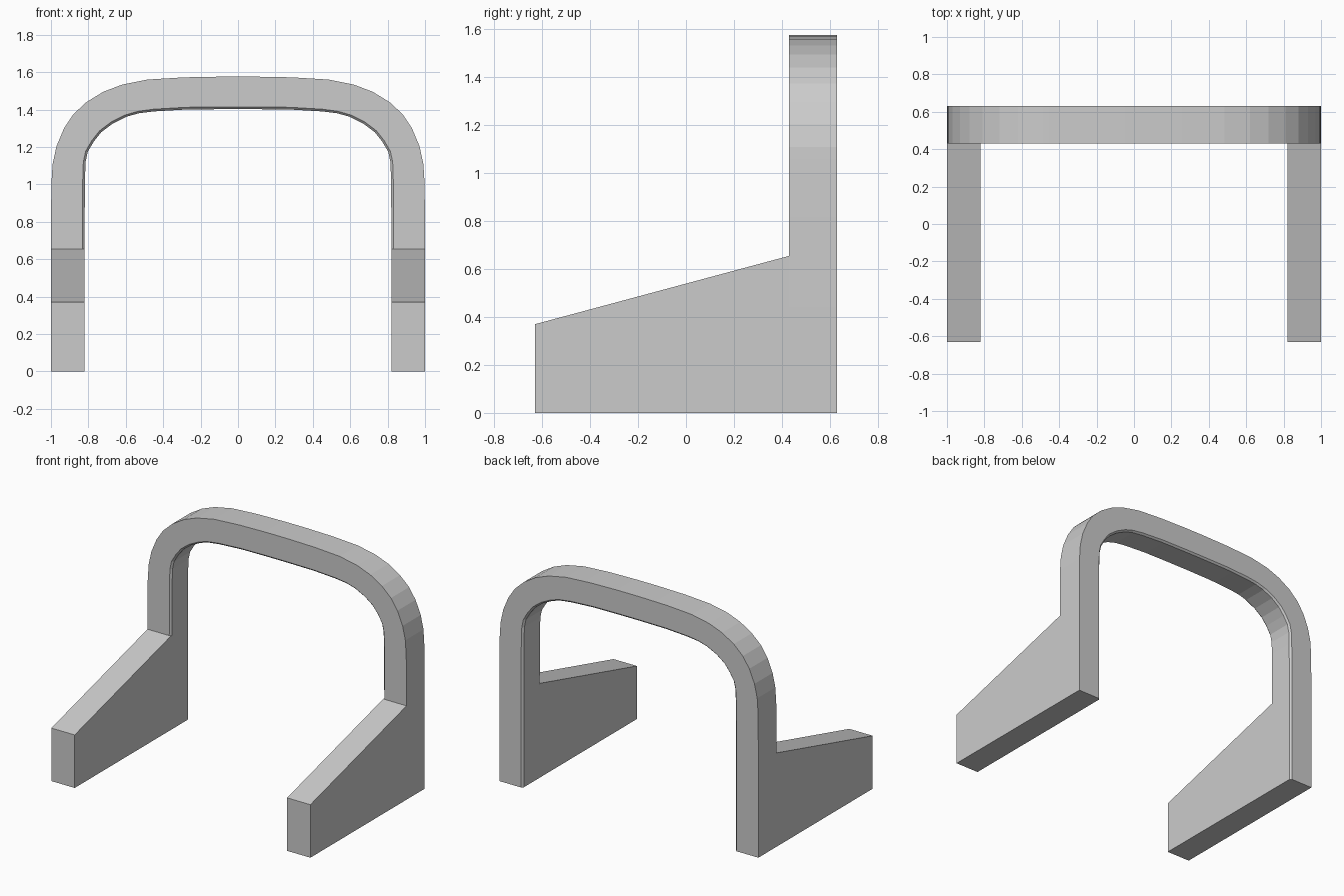
import bpy, bmesh

if "Cube" in bpy.data.objects:
    bpy.data.objects.remove(bpy.data.objects["Cube"])

Y0, Y1, B = 0.43, 0.63, 0.012   # hoop front, hoop back, inner edge bevel

# half profile stations: outer x, z, inner x, z
half = [
    (1.0, 0.0, 0.82, 0.0),
    (1.0, 0.655, 0.82, 0.655),
    (0.998, 1.0, 0.819, 1.0),
    (0.991, 1.11, 0.815, 1.12),
    (0.97, 1.205, 0.803, 1.175),
    (0.93, 1.30, 0.77, 1.23),
    (0.88, 1.375, 0.73, 1.28),
    (0.81, 1.44, 0.67, 1.325),
    (0.72, 1.495, 0.595, 1.362),
    (0.62, 1.533, 0.53, 1.38),
    (0.485, 1.56, 0.45, 1.39),
    (0.29, 1.572, 0.28, 1.40),
    (0.08, 1.576, 0.08, 1.402),
]
stations = half + [(-a, b, -c, d) for a, b, c, d in reversed(half)]


def make_object(name, bm):
    bmesh.ops.recalc_face_normals(bm, faces=bm.faces)
    mesh = bpy.data.meshes.new(name)
    bm.to_mesh(mesh)
    bm.free()
    obj = bpy.data.objects.new(name, mesh)
    bpy.context.collection.objects.link(obj)
    return obj


def hoop():
    bm = bmesh.new()
    rings = []
    for ox, oz, ix, iz in stations:
        dx, dz = ox - ix, oz - iz
        k = B / (dx * dx + dz * dz) ** 0.5
        bx, bz = ix + dx * k, iz + dz * k
        section = [(ox, Y0, oz), (bx, Y0, bz), (ix, Y0 + B, iz),
                   (ix, Y1 - B, iz), (bx, Y1, bz), (ox, Y1, oz)]
        rings.append([bm.verts.new(p) for p in section])
    for r, s in zip(rings, rings[1:]):
        for j in range(6):
            k = (j + 1) % 6
            bm.faces.new((r[j], r[k], s[k], s[j]))
    bm.faces.new(rings[0])
    bm.faces.new(rings[-1])
    return make_object("arched_hoop", bm)


def side_support(name, side):
    bm = bmesh.new()
    profile = [(-0.63, 0), (Y0 + 0.02, 0), (Y0 + 0.02, 0.655),
               (Y0, 0.655), (-0.63, 0.37)]
    inner = [bm.verts.new((side * 0.82, y, z)) for y, z in profile]
    outer = [bm.verts.new((side * 1.0, y, z)) for y, z in profile]
    bm.faces.new(inner)
    bm.faces.new(outer)
    for j in range(len(profile)):
        k = (j + 1) % len(profile)
        bm.faces.new((inner[j], inner[k], outer[k], outer[j]))
    return make_object(name, bm)


# upright arch and the two sloped side supports
arch = hoop()
side_support("left_side_support", -1)
side_support("right_side_support", 1)

# soft shading round the bend, sharp edges kept
bpy.context.view_layer.objects.active = arch
arch.select_set(True)
bpy.ops.object.shade_smooth_by_angle(angle=0.1)
